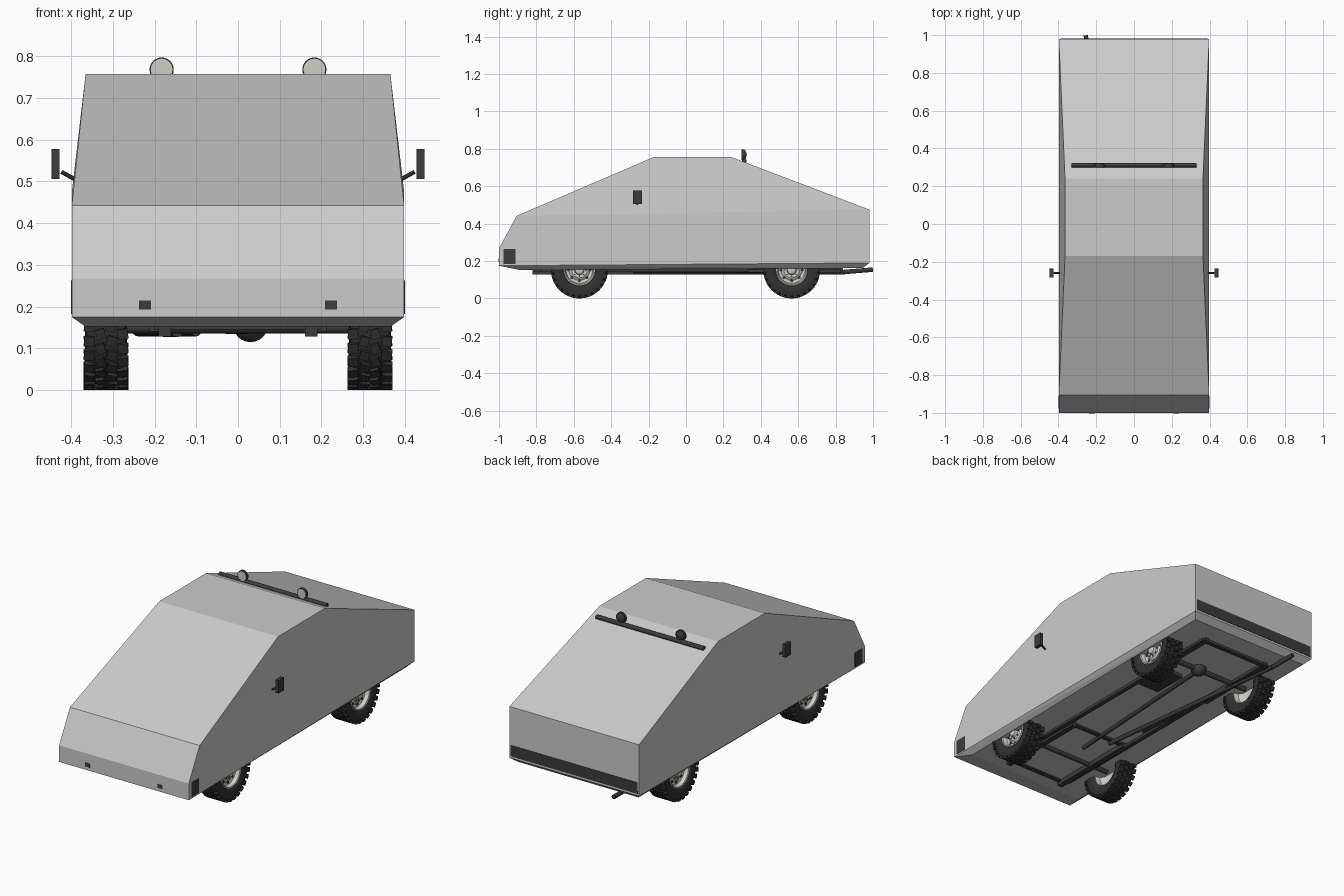
import bpy, bmesh, math
from mathutils import Matrix, Vector

if "Cube" in bpy.data.objects:
    bpy.data.objects.remove(bpy.data.objects["Cube"])


def material(name, rgb):
    m = bpy.data.materials.new(name)
    m.diffuse_color = (*rgb, 1)
    m.use_nodes = True
    m.node_tree.nodes["Principled BSDF"].inputs["Base Color"].default_value = m.diffuse_color
    return m


DARK = material("dark_trim", (0.045, 0.045, 0.045))
RUBBER = material("rubber", (0.03, 0.03, 0.03))
CHROME = material("pale_metal", (0.62, 0.62, 0.57))


def make(name, bm, mat=None, smooth=False):
    bmesh.ops.recalc_face_normals(bm, faces=bm.faces)
    me = bpy.data.meshes.new(name)
    bm.to_mesh(me)
    bm.free()
    if mat:
        me.materials.append(mat)
    ob = bpy.data.objects.new(name, me)
    bpy.context.collection.objects.link(ob)
    if smooth:
        bpy.ops.object.select_all(action='DESELECT')
        ob.select_set(True)
        bpy.context.view_layer.objects.active = ob
        bpy.ops.object.shade_smooth_by_angle(angle=math.radians(35))
    return ob


def box(name, center, size, mat=DARK):
    bm = bmesh.new()
    bmesh.ops.create_cube(bm, size=1, matrix=Matrix.Translation(center) @ Matrix.Diagonal((*size, 1)))
    return make(name, bm, mat)


def rod(name, a, b, r, mat=DARK, seg=14):
    a, b = Vector(a), Vector(b)
    d = b - a
    rot = d.to_track_quat('Z', 'Y').to_matrix().to_4x4()
    bm = bmesh.new()
    bmesh.ops.create_cone(bm, cap_ends=True, segments=seg, radius1=r, radius2=r, depth=d.length,
                          matrix=Matrix.Translation((a + b) / 2) @ rot)
    return make(name, bm, mat, True)


def lathe(bm, profile, seg=40):
    """Spin (x, radius) points around the x axis."""
    rings = [[bm.verts.new((x, r * math.sin(2 * math.pi * i / seg), r * math.cos(2 * math.pi * i / seg)))
              for i in range(seg)] for x, r in profile]
    for p, q in zip(rings, rings[1:]):
        for i in range(seg):
            j = (i + 1) % seg
            bm.faces.new((p[i], p[j], q[j], q[i]))
    bmesh.ops.remove_doubles(bm, verts=bm.verts, dist=1e-5)


# Body: convex shell, listed as half width, y, z
shell = [(0.365, -0.89, 0.152), (0.398, -1.0, 0.175), (0.398, -1.0, 0.267), (0.398, -0.905, 0.442),
         (0.365, -0.17, 0.757), (0.365, 0.24, 0.757), (0.398, 0.98, 0.475), (0.398, 0.98, 0.19),
         (0.37, 0.945, 0.162)]
bm = bmesh.new()
for x, y, z in shell:
    for s in (-1, 1):
        bm.verts.new((s * x, y, z))
bmesh.ops.convex_hull(bm, input=bm.verts)
bmesh.ops.dissolve_limit(bm, angle_limit=0.005, verts=bm.verts, edges=bm.edges)
make("body_shell", bm)

# Rear bumper strip
box("rear_bumper", (0, 0.974, 0.232), (0.78, 0.016, 0.062))

# Tyre with staggered tread blocks
bm = bmesh.new()
lathe(bm, [(-0.036, 0.082), (-0.046, 0.098), (-0.050, 0.120), (-0.046, 0.138), (-0.036, 0.144),
           (0.036, 0.144), (0.046, 0.138), (0.050, 0.120), (0.046, 0.098), (0.036, 0.082), (-0.036, 0.082)])
N = 26
for row, (x, w, tilt) in enumerate([(-0.040, 0.025, 0.12), (-0.013, 0.022, -0.3),
                                    (0.013, 0.022, 0.3), (0.040, 0.025, -0.12)]):
    for i in range(N):
        a = 2 * math.pi * (i + 0.5 * (row % 2)) / N
        m = (Matrix.Rotation(a, 4, 'X') @ Matrix.Translation((x, 0, 0.1445))
             @ Matrix.Rotation(tilt, 4, 'Z') @ Matrix.Diagonal((w, 0.024, 0.014, 1)))
        bmesh.ops.create_cube(bm, size=1, matrix=m)
tyre = make("tyre", bm, RUBBER, True)

# Rim: dished disc with a raised hub
bm = bmesh.new()
lathe(bm, [(-0.036, 0.080), (-0.036, 0.086), (0.036, 0.086), (0.044, 0.083), (0.042, 0.077), (0.022, 0.071),
           (0.018, 0.056), (0.028, 0.042), (0.028, 0.026), (0.042, 0.022), (0.046, 0.012), (0.047, 0.0)])
lathe(bm, [(-0.036, 0.080), (-0.01, 0.074), (0.005, 0.05), (0.005, 0.0)])
rim = make("rim", bm, CHROME, True)

# Wheel slots and nuts
bm = bmesh.new()
for i in range(8):
    a = 2 * math.pi * i / 8
    for r, x, rad in ((0.058, 0.020, 0.008), (0.034, 0.029, 0.004)):
        m = (Matrix.Rotation(a, 4, 'X') @ Matrix.Translation((x, 0, r)) @ Matrix.Rotation(math.pi / 2, 4, 'Y'))
        bmesh.ops.create_cone(bm, cap_ends=True, segments=8, radius1=rad, radius2=rad, depth=0.006, matrix=m)
slots = make("wheel_slots", bm, DARK)

# Four wheels
first = True
for y in (-0.57, 0.565):
    for s in (1, -1):
        for part in (tyre, rim, slots):
            ob = part if first else part.copy()
            if not first:
                bpy.context.collection.objects.link(ob)
            ob.location = (s * 0.316, y, 0.152)
            ob.rotation_euler.z = 0 if s > 0 else math.pi
        first = False
    rod("axle", (-0.29, y, 0.15), (0.29, y, 0.15), 0.014)

# Rear differential
bm = bmesh.new()
bmesh.ops.create_uvsphere(bm, u_segments=20, v_segments=12, radius=0.042,
                          matrix=Matrix.Translation((0.03, 0.565, 0.157)))
make("differential", bm, DARK, True)

for s in (-1, 1):
    # Front lamps, bumper ends
    box("front_lamp", (s * 0.223, -0.998, 0.204), (0.029, 0.008, 0.021))
    box("bumper_end", (s * 0.396, -0.944, 0.223), (0.008, 0.066, 0.08))
    # Chassis rail and springs
    box("chassis_rail", (s * 0.20, 0.03, 0.150), (0.025, 1.62, 0.018))
    box("front_spring", (s * 0.175, -0.55, 0.141), (0.03, 0.54, 0.026))
    box("rear_spring", (s * 0.215, 0.58, 0.147), (0.02, 0.5, 0.014))
    # Side mirror on its arm
    rod("mirror_arm", (s * 0.385, -0.26, 0.502), (s * 0.423, -0.26, 0.523), 0.005, seg=8)
    box("side_mirror", (s * 0.437, -0.26, 0.542), (0.019, 0.047, 0.072))
    # Roll bar lamps
    x = s * 0.183
    rod("lamp_rim", (x, 0.298, 0.768), (x, 0.312, 0.768), 0.029, DARK, 24)
    rod("lamp_lens", (x, 0.2955, 0.768), (x, 0.300, 0.768), 0.026, CHROME, 24)
    bm = bmesh.new()
    bmesh.ops.create_uvsphere(bm, u_segments=20, v_segments=10, radius=1,
                              matrix=Matrix.Translation((x, 0.31, 0.768)) @ Matrix.Diagonal((0.026, 0.014, 0.026, 1)))
    make("lamp_back", bm, DARK, True)

# Roll bar
rod("roll_bar", (-0.33, 0.312, 0.736), (0.33, 0.312, 0.736), 0.012)

# Exhaust, drive shaft, cross members and tank
rod("exhaust_front", (-0.10, -0.32, 0.141), (-0.24, 0.85, 0.141), 0.012)
rod("exhaust_tail", (-0.24, 0.84, 0.141), (-0.255, 0.998, 0.154), 0.012)
rod("muffler", (-0.145, -0.1, 0.143), (-0.175, 0.2, 0.143), 0.016)
rod("drive_shaft", (-0.03, -0.45, 0.146), (0.03, 0.55, 0.146), 0.011)
for y in (-0.8, -0.3, 0.82):
    box("cross_member", (0, y, 0.152), (0.4, 0.025, 0.014))
box("fuel_tank", (0.12, 0.36, 0.149), (0.13, 0.2, 0.02))
